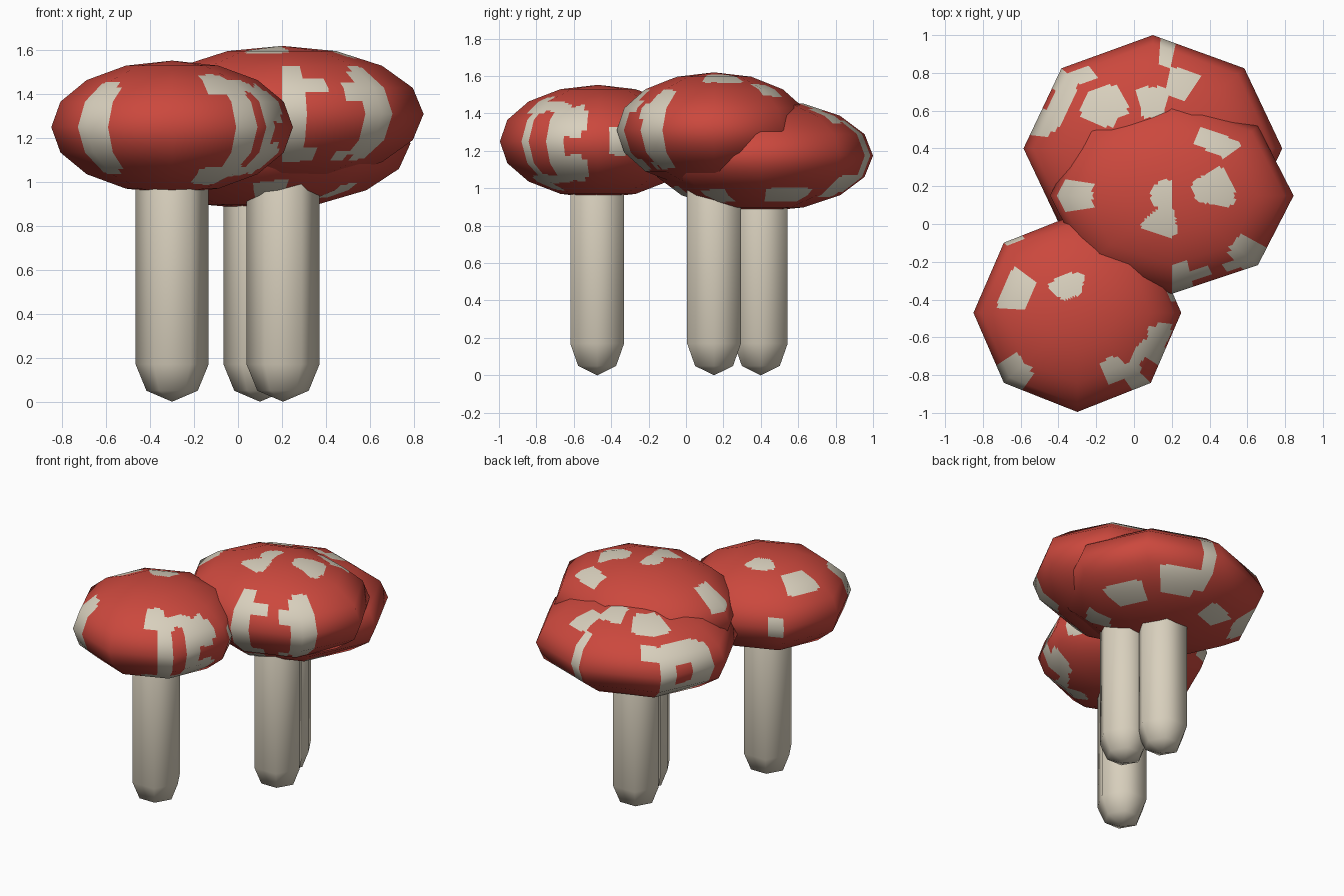
import bpy, bmesh, math
from mathutils import Vector

if "Cube" in bpy.data.objects:
    bpy.data.objects.remove(bpy.data.objects["Cube"])


def material(name, rgb):
    m = bpy.data.materials.new(name)
    m.diffuse_color = (*rgb, 1)
    m.use_nodes = True
    m.node_tree.nodes["Principled BSDF"].inputs["Base Color"].default_value = m.diffuse_color
    return m


RED = material("cap red", (0.60, 0.065, 0.047))
CREAM = material("cream", (0.69, 0.63, 0.51))


def finish(bm, name, mats):
    me = bpy.data.meshes.new(name)
    bmesh.ops.recalc_face_normals(bm, faces=bm.faces[:])
    for f in bm.faces:
        f.smooth = True
    bm.to_mesh(me)
    bm.free()
    for m in mats:
        me.materials.append(m)
    ob = bpy.data.objects.new(name, me)
    bpy.context.collection.objects.link(ob)
    return ob


def stem(name, x, y):
    """Six-sided post with a rounded foot."""
    bm = bmesh.new()
    rings = []
    for r, z in [(0.117, 0.05), (0.166, 0.17), (0.166, 1.1), (0.117, 1.2)]:
        rings.append([bm.verts.new((x + r * math.cos(i * math.pi / 3),
                                    y + r * math.sin(i * math.pi / 3), z)) for i in range(6)])
    foot, top = bm.verts.new((x, y, 0)), bm.verts.new((x, y, 1.24))
    for i in range(6):
        j = (i + 1) % 6
        for a, b in zip(rings, rings[1:]):
            bm.faces.new((a[i], a[j], b[j], b[i]))
        bm.faces.new((foot, rings[0][j], rings[0][i]))
        bm.faces.new((top, rings[-1][i], rings[-1][j]))
    finish(bm, name, [CREAM])


def in_spot(lon, lat, spot):
    """Slightly rounded patch given by longitude and latitude limits."""
    a, b, c, d = spot
    u = ((lon - (a + b) / 2 + 180) % 360 - 180) / ((b - a) / 2)
    v = (lat - (c + d) / 2) / ((d - c) / 2)
    return abs(u) ** 6 + abs(v) ** 6 < 1.15


def cap(name, centre, radii, spots, holes=()):
    """Eight-sided flattened ball, finely cut so spots can be coloured by direction."""
    bm = bmesh.new()
    bmesh.ops.create_uvsphere(bm, u_segments=8, v_segments=8, radius=1)
    bmesh.ops.subdivide_edges(bm, edges=bm.edges[:], cuts=11, use_grid_fill=True)
    for f in bm.faces:
        p = f.calc_center_median()
        lon = math.degrees(math.atan2(p.y, p.x))
        lat = math.degrees(math.atan2(p.z, math.hypot(p.x, p.y)))
        spotted = any(in_spot(lon, lat, s) for s in spots)
        f.material_index = int(spotted and not any(in_spot(lon, lat, h) for h in holes))
    c, r = Vector(centre), Vector(radii)
    for v in bm.verts:
        v.co = c + v.co * r
    me = finish(bm, name, [RED, CREAM]).data
    # smooth shading across the broad facets
    me.normals_split_custom_set_from_vertices(
        [Vector([(v.co[i] - c[i]) / r[i] ** 2 for i in range(3)]).normalized()
         for v in me.vertices])


# stems
stem("front_stem", -0.30, -0.475)
stem("middle_stem", 0.205, 0.15)
stem("back_stem", 0.10, 0.40)

# caps with spots as (lon from, lon to, lat from, lat to)
cap("front_cap", (-0.30, -0.47, 1.25), (0.55, 0.525, 0.303), [
    (142, 176, 36, 60), (80, 138, 66, 80),
    (214, 235, -45, 43),
    (-56, -21, -48, 45), (-21, -9, 5, 42), (-21, -9, -47, -14),
    (-70, -46, -62, -40), (-68, -50, 32, 55),
    (123, 135, -13, 13), (8, 21, -15, 16),
], holes=[(-44, -33, -38, 33)])

cap("middle_cap", (0.20, 0.15, 1.31), (0.645, 0.52, 0.31), [
    (169, 191, 18, 48),
    (90, 270, 80, 91), (228, 277, 65, 82),
    (-15, 38, 58, 79), (42, 72, 38, 55),
    (-90, -79, -45, 45), (-79, -66, 20, 34), (-79, -70, -45, -32),
    (-51, -33, -42, 45), (-60, -51, 12, 30), (-60, -51, -45, -35),
])

cap("back_cap", (0.10, 0.40, 1.175), (0.685, 0.60, 0.30), [
    (78, 88, -42, 40), (74, 106, 56, 74), (58, 78, 38, 60),
    (118, 152, 46, 68),
    (134, 172, -45, 36), (124, 136, 20, 36),
    (4, 38, -58, -38), (52, 80, -50, -22), (100, 132, -62, -46),
    (-45, -25, -58, -40), (-92, -76, -58, -36),
], holes=[(145, 157, -15, 12)])
